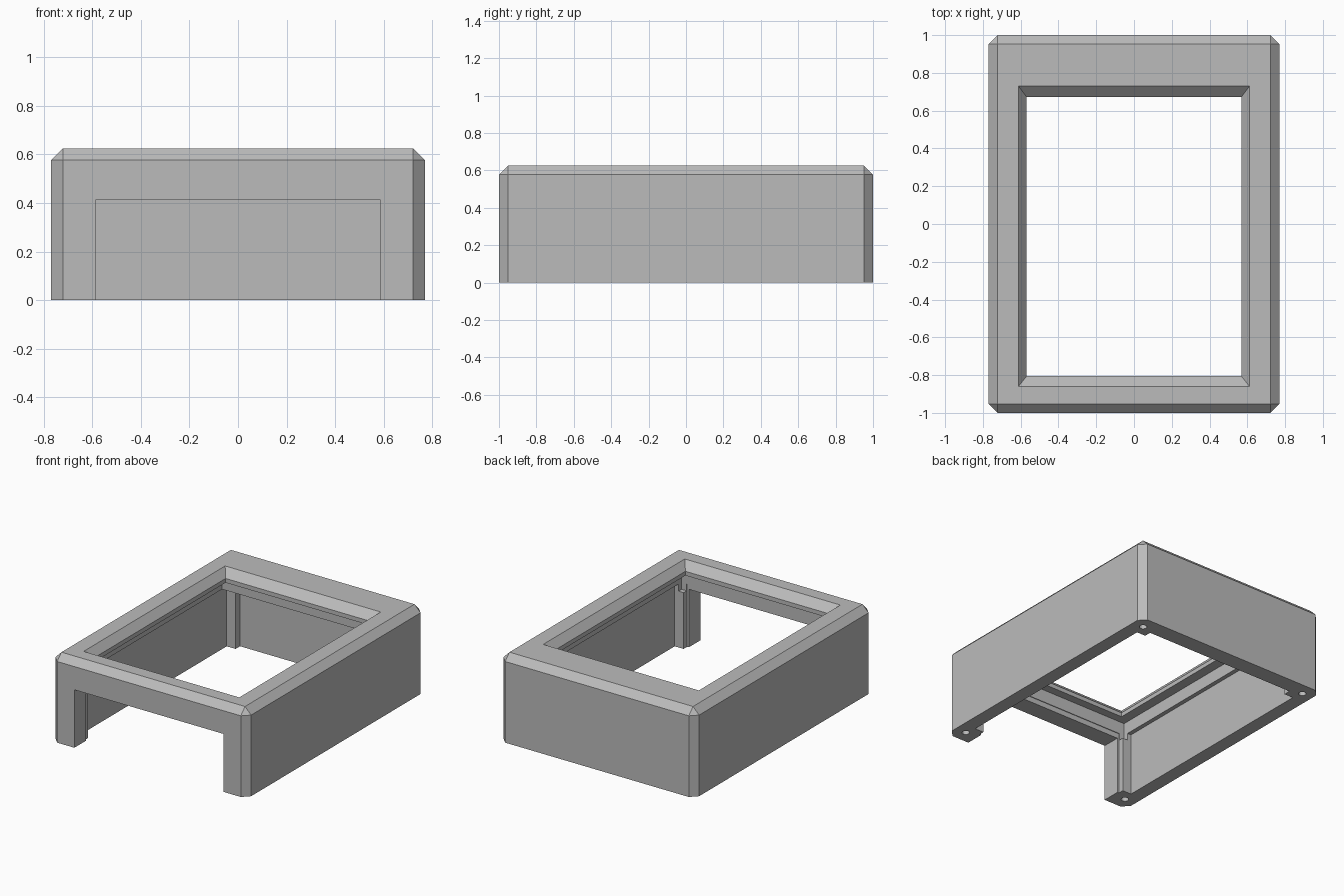
import bpy
import bmesh
from math import cos, sin, tau

cube = bpy.data.objects.get("Cube")
if cube:
    bpy.data.objects.remove(cube, do_unlink=True)

HALF_X, HALF_Y, TOP, CHAMFER = 0.77, 1.0, 0.625, 0.048

grey = bpy.data.materials.new("plain_grey")
grey.use_nodes = True
grey.diffuse_color = (0.5, 0.5, 0.5, 1)
grey.node_tree.nodes["Principled BSDF"].inputs["Base Color"].default_value = (0.5, 0.5, 0.5, 1)


def make_object(name, bm):
    bmesh.ops.recalc_face_normals(bm, faces=bm.faces)
    mesh = bpy.data.meshes.new(name)
    bm.to_mesh(mesh)
    bm.free()
    mesh.materials.append(grey)
    obj = bpy.data.objects.new(name, mesh)
    bpy.context.collection.objects.link(obj)
    return obj


def loft(name, rings):
    """Closed solid through a stack of (outline, z) rings."""
    bm = bmesh.new()
    loops = [[bm.verts.new((x, y, z)) for x, y in outline] for outline, z in rings]
    for low, high in zip(loops, loops[1:]):
        for i in range(len(low)):
            j = (i + 1) % len(low)
            bm.faces.new((low[i], low[j], high[j], high[i]))
    bm.faces.new(loops[0])
    bm.faces.new(loops[-1])
    return make_object(name, bm)


def rect(x, y0, y1):
    return [(-x, y0), (x, y0), (x, y1), (-x, y1)]


def cut(target, cutter):
    mod = target.modifiers.new("cut", 'BOOLEAN')
    mod.operation = 'DIFFERENCE'
    mod.solver = 'EXACT'
    mod.object = cutter
    bpy.context.view_layer.objects.active = target
    bpy.ops.object.modifier_apply(modifier=mod.name)
    bpy.data.objects.remove(cutter, do_unlink=True)


# Outer shell, chamfered everywhere except round the base
bm = bmesh.new()
bmesh.ops.create_cube(bm, size=1)
for v in bm.verts:
    v.co = (v.co.x * 2 * HALF_X, v.co.y * 2 * HALF_Y, (v.co.z + 0.5) * TOP)
edges = [e for e in bm.edges if max(v.co.z for v in e.verts) > 0.1]
bmesh.ops.bevel(bm, geom=edges, offset=CHAMFER, segments=1, affect='EDGES')
housing = make_object("housing_frame", bm)

# Inner cavity, leaving a square screw post in each corner
wall, post_x, post_y, front, back = 0.67, 0.60, 0.83, -0.87, 0.88
cavity = [(-post_x, front), (post_x, front), (post_x, -post_y), (wall, -post_y),
          (wall, post_y), (post_x, post_y), (post_x, back), (-post_x, back),
          (-post_x, post_y), (-wall, post_y), (-wall, -post_y), (-post_x, -post_y)]
cut(housing, loft("cavity_cutter", [(cavity, -0.1), (cavity, 0.45)]))

# Panel recess under the top
recess = rect(0.64, -0.865, 0.735)
cut(housing, loft("recess_cutter", [(recess, 0.4), (recess, 0.54)]))

# Top opening with sloping rim
inner = rect(0.568, -0.805, 0.672)
outer = rect(0.656, -0.915, 0.788)
cut(housing, loft("opening_cutter", [(inner, 0.42), (inner, 0.57), (outer, 0.68)]))

# Front cut-out
slot = rect(0.587, -1.1, -0.8)
cut(housing, loft("front_cutter", [(slot, -0.1), (slot, 0.412)]))

# Screw holes in the feet of the posts
for sx in (-1, 1):
    for sy in (-1, 1):
        ring = [(sx * 0.685 + 0.025 * cos(tau * i / 16),
                 sy * 0.91 + 0.025 * sin(tau * i / 16)) for i in range(16)]
        cut(housing, loft("hole_cutter", [(ring, -0.1), (ring, 0.3)]))
